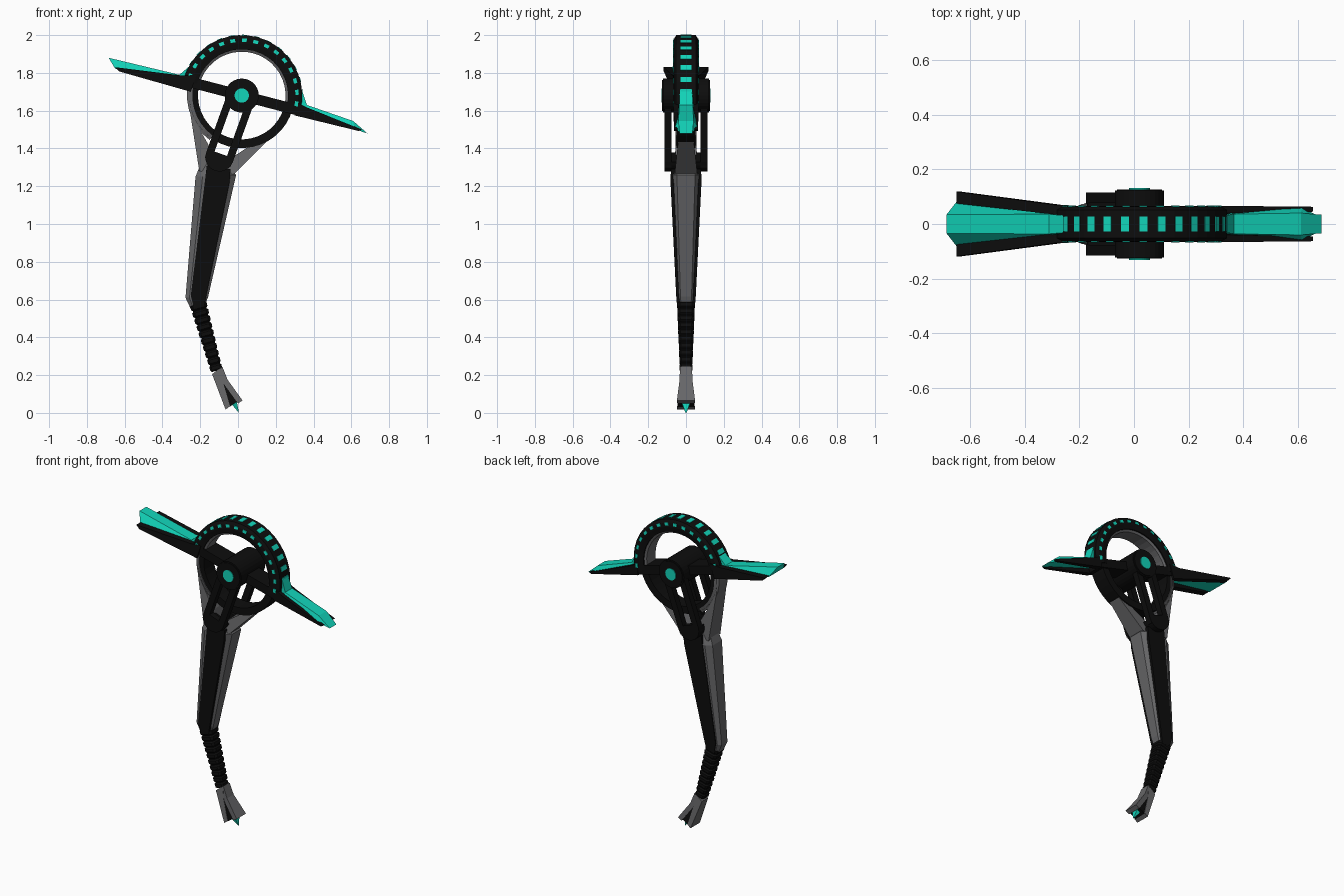
import bpy, bmesh, math
from math import sin, cos, radians, pi

if "Cube" in bpy.data.objects:
    bpy.data.objects.remove(bpy.data.objects["Cube"])


def material(name, rgb):
    m = bpy.data.materials.new(name)
    m.diffuse_color = (*rgb, 1)
    m.use_nodes = True
    m.node_tree.nodes["Principled BSDF"].inputs["Base Color"].default_value = m.diffuse_color
    return m


BLACK = material("black", (0.004, 0.004, 0.004))
GREY = material("grey", (0.135, 0.135, 0.14))
TEAL = material("teal", (0.006, 0.66, 0.49))
CX, CZ = 0.02, 1.68            # wheel centre
TILT = radians(-14.6)          # tilt of the crossbar


def loft(name, rings, mat, closed=False):
    """Skin a list of equal-length rings of 3D points."""
    bm = bmesh.new()
    vs = [[bm.verts.new(p) for p in r] for r in rings]
    n = len(vs[0])
    for k in range(len(vs) if closed else len(vs) - 1):
        a, b = vs[k], vs[(k + 1) % len(vs)]
        for i in range(n):
            j = (i + 1) % n
            bm.faces.new((a[i], a[j], b[j], b[i]))
    if not closed:
        bm.faces.new(vs[0][::-1])
        bm.faces.new(vs[-1])
    bmesh.ops.recalc_face_normals(bm, faces=bm.faces)
    me = bpy.data.meshes.new(name)
    bm.to_mesh(me)
    bm.free()
    me.materials.append(mat)
    ob = bpy.data.objects.new(name, me)
    bpy.context.collection.objects.link(ob)
    return ob


def slab(name, pts, mat):
    """Front outline of (x, z, half width), symmetric about y = 0."""
    return loft(name, [[(x, -w, z) for x, z, w in pts], [(x, w, z) for x, z, w in pts]], mat)


def side_plates(name, pts, mat):
    """Outline of (x, z, inner y, outer y), made on both sides."""
    for s, tag in ((-1, "front"), (1, "back")):
        loft(f"{name}_{tag}", [[(x, s * a, z) for x, z, a, b in pts],
                               [(x, s * b, z) for x, z, a, b in pts]], mat)


def arc(name, profile, a0, a1, steps, mat):
    """Sweep an (r, y) profile around the wheel centre."""
    rings = []
    for k in range(steps + 1):
        a = a0 + (a1 - a0) * k / steps
        rings.append([(CX + r * cos(a), y, CZ + r * sin(a)) for r, y in profile])
    return loft(name, rings, mat)


def disc(x, z, r, n=28):
    return [(x + r * cos(2 * pi * i / n), z + r * sin(2 * pi * i / n)) for i in range(n)]


def section(xl, zl, xr, zr, w, c):
    """Chamfered section running from a left point to a right point."""
    def at(t, y):
        return (xl + (xr - xl) * t, y, zl + (zr - zl) * t)
    return [at(0, -w * (1 - c)), at(c / 2, -w), at(1 - c / 2, -w), at(1, -w * (1 - c)),
            at(1, w * (1 - c)), at(1 - c / 2, w), at(c / 2, w), at(0, w * (1 - c))]


# Wheel: thick upper half, slimmer lower half, grey inner liner
arc("upper_rim", [(0.245, -0.06), (0.275, -0.066), (0.30, -0.064), (0.32, -0.052),
                  (0.32, 0.052), (0.30, 0.064), (0.275, 0.066), (0.245, 0.06)],
    TILT, TILT + pi, 20, BLACK)
arc("upper_liner", [(0.232, -0.045), (0.25, -0.055), (0.25, 0.055), (0.232, 0.045)],
    TILT, TILT + pi, 20, GREY)
arc("lower_rim", [(0.232, -0.05), (0.278, -0.05), (0.278, 0.05), (0.232, 0.05)],
    TILT + pi, TILT + 2 * pi, 20, BLACK)
arc("lower_shell", [(0.262, -0.056), (0.29, -0.045), (0.29, 0.045), (0.262, 0.056)],
    TILT + pi, TILT + pi + 1.2, 7, GREY)

# Glowing dashes on the tread and on both flanks
for i in range(15):
    a = TILT + pi * (i + 0.5) / 15
    d = 0.045
    arc(f"tread_dash_{i}", [(0.315, -0.028), (0.3225, -0.028), (0.3225, 0.028), (0.315, 0.028)],
        a - d, a + d, 1, TEAL)
    for s in (-1, 1):
        arc(f"flank_dash_{i}_{s}", [(0.284, s * 0.06), (0.284, s * 0.0685),
                                    (0.302, s * 0.0665), (0.302, s * 0.06)],
            a - d, a + d, 1, TEAL)

# Crossbar through the wheel
bar = []
for u, v in ((-0.29, -0.028), (0.31, -0.028), (0.31, 0.028), (-0.29, 0.028)):
    bar.append((CX + u * cos(TILT) - v * sin(TILT), CZ + u * sin(TILT) + v * cos(TILT), 0.06))
slab("crossbar", bar, BLACK)

# Hub with teal caps
slab("hub", [(x, z, 0.122) for x, z in disc(CX, CZ, 0.09)], BLACK)
side_plates("hub_lip", [(x, z, 0.11, 0.127) for x, z in disc(CX, CZ, 0.082)], BLACK)
side_plates("hub_cap", [(x, z, 0.12, 0.131) for x, z in disc(CX, CZ, 0.038)], TEAL)

# Wide left blade: flaring rails around a teal body
side_plates("left_rail", [(-0.65, 1.83, 0.075, 0.118), (-0.63, 1.808, 0.075, 0.118),
                          (-0.25, 1.70, 0.03, 0.068), (-0.22, 1.79, 0.03, 0.068),
                          (-0.29, 1.785, 0.035, 0.07)], BLACK)


def blade(name, sections):
    loft(name, [[(xt, -wt, zt), (xt, wt, zt), (xb, wb, zb), (xb, -wb, zb)]
                for xt, zt, wt, xb, zb, wb in sections], TEAL)


blade("left_blade", [(-0.685, 1.88, 0.035, -0.65, 1.822, 0.08),
                     (-0.31, 1.79, 0.036, -0.33, 1.75, 0.045),
                     (-0.24, 1.85, 0.03, -0.23, 1.73, 0.03)])

# Narrow right blade
side_plates("right_rail", [(0.31, 1.645, 0.04, 0.066), (0.37, 1.615, 0.04, 0.066),
                           (0.655, 1.50, 0.045, 0.063), (0.64, 1.492, 0.045, 0.063),
                           (0.30, 1.575, 0.03, 0.066)], BLACK)
blade("right_blade", [(0.325, 1.75, 0.03, 0.32, 1.60, 0.03),
                      (0.365, 1.63, 0.036, 0.36, 1.59, 0.042),
                      (0.61, 1.545, 0.04, 0.615, 1.51, 0.062),
                      (0.685, 1.48, 0.034, 0.66, 1.487, 0.036)])

# Fork: two slotted arms from the hub to the leg pivot
PX, PZ = -0.098, 1.353
L = math.hypot(PX - CX, PZ - CZ)
dx, dz = (PX - CX) / L, (PZ - CZ) / L


def fork_bar(name, u0, u1, v0, v1):
    side_plates(name, [(CX + dx * u - dz * v, CZ + dz * u + dx * v, 0.076, 0.115)
                       for u, v in ((u0, v0), (u1, v0), (u1, v1), (u0, v1))], BLACK)


fork_bar("fork_left_bar", 0.03, L, -0.075, -0.035)
fork_bar("fork_right_bar", 0.03, L, 0.035, 0.075)
fork_bar("fork_bridge", L - 0.02, L + 0.03, -0.072, 0.072)
cap = [(PX + 0.075 * (dx * sin(t) - dz * cos(t)), PZ + 0.075 * (dz * sin(t) + dx * cos(t)))
       for t in [pi * i / 12 for i in range(13)]]
side_plates("fork_foot", [(x, z, 0.04, 0.115) for x, z in cap], BLACK)

# Grey bracket cradling the wheel
slab("bracket_left", [(-0.258, 1.62, 0.05), (-0.225, 1.54, 0.05), (-0.14, 1.39, 0.055),
                      (-0.11, 1.27, 0.06), (-0.205, 1.28, 0.06)], GREY)
slab("bracket_right", [(0.165, 1.45, 0.04), (0.08, 1.425, 0.04), (-0.05, 1.34, 0.05),
                       (-0.10, 1.25, 0.06), (-0.02, 1.265, 0.06)], GREY)

# Upper leg with black side panels
loft("upper_leg", [section(-0.195, 1.325, -0.035, 1.29, 0.06, 0.4),
                   section(-0.225, 1.25, -0.01, 1.26, 0.074, 0.35),
                   section(-0.278, 0.61, -0.158, 0.615, 0.045, 0.35),
                   section(-0.25, 0.55, -0.175, 0.57, 0.04, 0.35)], GREY)
side_plates("leg_panel", [(-0.165, 1.31, 0.05, 0.08), (-0.04, 1.29, 0.05, 0.08),
                          (-0.045, 1.22, 0.05, 0.082), (-0.168, 0.62, 0.03, 0.052),
                          (-0.18, 0.56, 0.03, 0.047), (-0.235, 0.56, 0.03, 0.047),
                          (-0.25, 0.62, 0.03, 0.052)], BLACK)

# Ribbed lower leg
ribs = []
N = 10
for i in range(N):
    for f, k in ((0.0, 0.82), (0.2, 1.0), (0.7, 1.0), (0.9, 0.82)):
        t = (i + f) / N
        x, z = -0.212 + 0.10 * t, 0.58 - 0.36 * t
        h, w = (0.046 - 0.014 * t) * k, (0.047 - 0.014 * t) * k
        ribs.append(section(x - h * 0.96, z - h * 0.27, x + h * 0.96, z + h * 0.27, w, 0.3))
loft("ribbed_shin", ribs, BLACK)

# Foot: two grey prongs, dark core and teal spike
slab("foot_left_prong", [(-0.137, 0.205, 0.032), (-0.087, 0.245, 0.032), (-0.08, 0.165, 0.034),
                         (-0.042, 0.035, 0.046), (-0.066, 0.018, 0.048)], GREY)
slab("foot_right_prong", [(-0.095, 0.22, 0.03), (-0.083, 0.245, 0.032), (-0.055, 0.175, 0.034),
                          (0.024, 0.066, 0.048), (0.0, 0.05, 0.046), (-0.08, 0.16, 0.032)], GREY)
slab("foot_core", [(-0.105, 0.21, 0.028), (-0.07, 0.2, 0.03), (0.0, 0.062, 0.042),
                   (-0.045, 0.032, 0.042)], BLACK)
slab("foot_spike", [(-0.045, 0.06, 0.028), (-0.008, 0.07, 0.028), (0.005, 0.0, 0.002)], TEAL)
